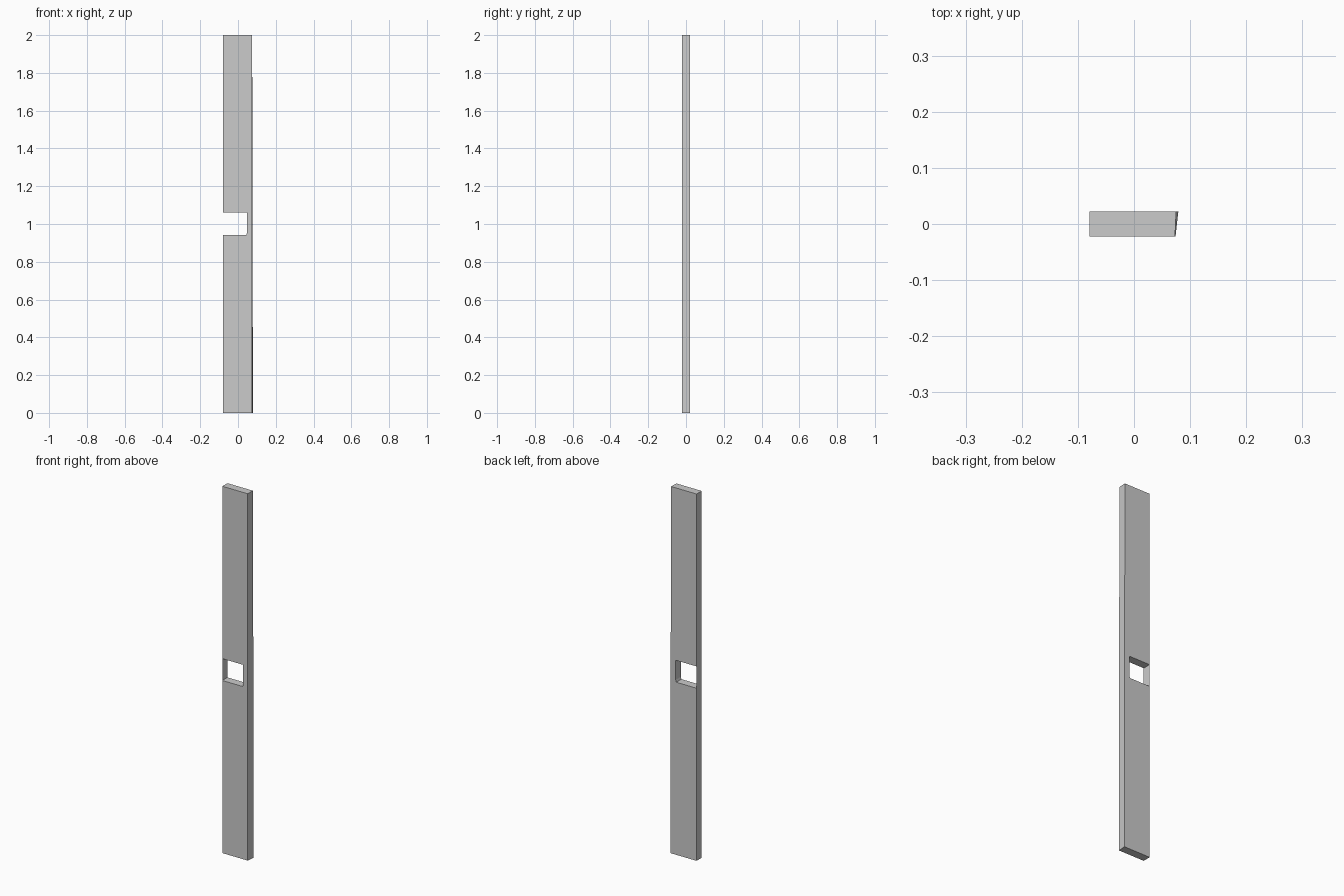
import bpy, bmesh

if "Cube" in bpy.data.objects:
    bpy.data.objects.remove(bpy.data.objects["Cube"])

Y = 0.022                      # half thickness
L = -0.079                     # left side of the board
Z0, Z1, H = 0.941, 1.06, 2.0   # notch bottom, notch top, board height

bm = bmesh.new()


def outline(y, right_bottom, right_top):
    """C-shaped board outline with the notch opening to the left."""
    pts = [(L, 0), (right_bottom, 0), (right_top, H), (L, H),
           (L, Z1), (0.047, Z1), (0.047, Z0 + 0.012), (0.043, Z0), (L, Z0)]
    return [bm.verts.new((x, y, z)) for x, z in pts]


# Front and back faces; the right side slants outwards at the lower back
front = outline(-Y, 0.074, 0.073)
back = outline(Y, 0.079, 0.075)
bm.faces.new(front)
bm.faces.new(back[::-1])

# Bottom, right side, top and the notch lining
for i in (0, 1, 2, 4, 5, 6, 7):
    bm.faces.new((front[i], back[i], back[i + 1], front[i + 1]))

# Left side is an unbroken skin that closes the mouth of the notch
for a, b in ((0, 8), (8, 4), (4, 3)):
    bm.faces.new((front[a], front[b], back[b], back[a]))

bmesh.ops.recalc_face_normals(bm, faces=bm.faces[:])
mesh = bpy.data.meshes.new("notched_board")
bm.to_mesh(mesh)
bm.free()
board = bpy.data.objects.new("notched_board", mesh)
bpy.context.collection.objects.link(board)
